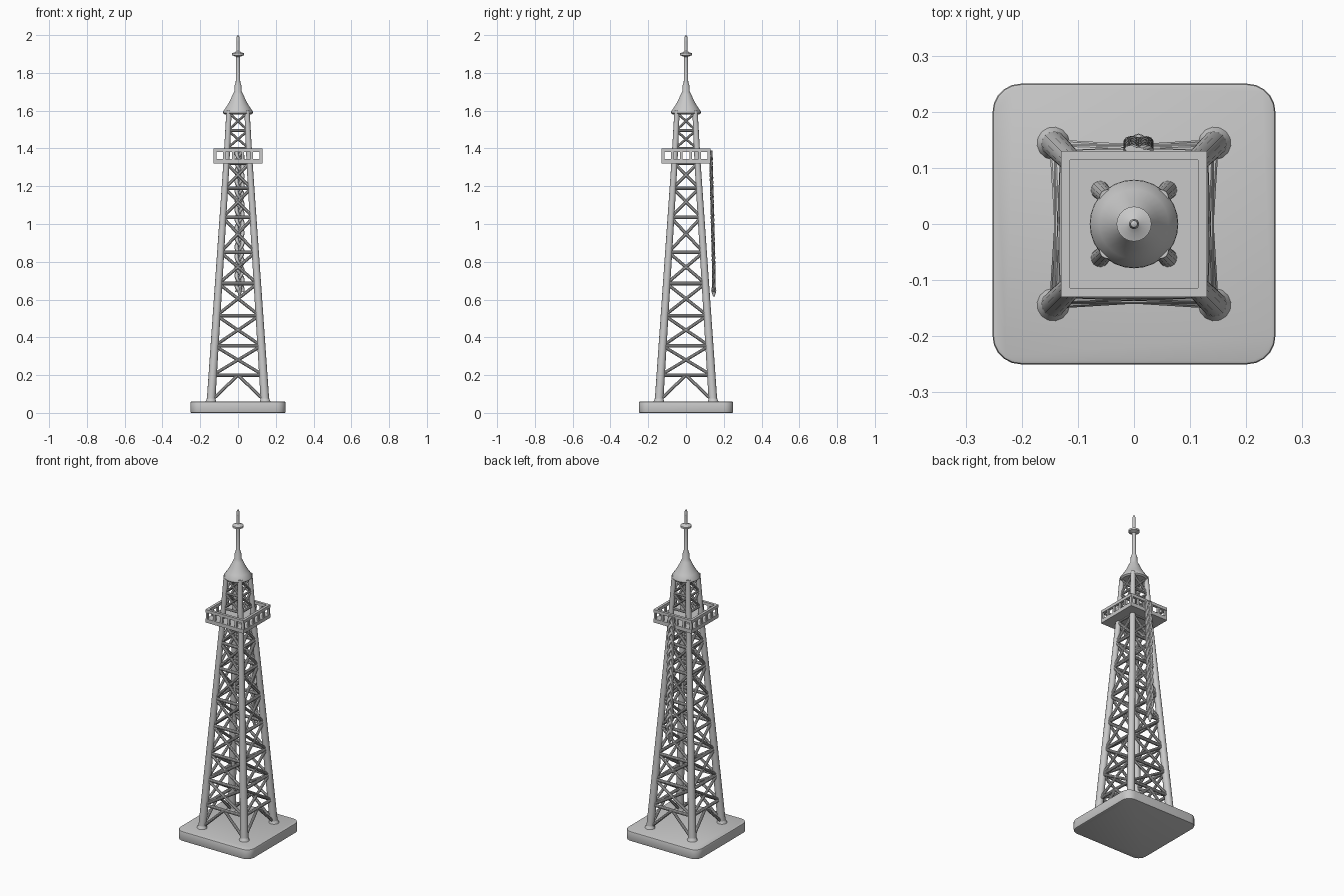
import bpy, bmesh, math
from mathutils import Vector, Matrix

if "Cube" in bpy.data.objects:
    bpy.data.objects.remove(bpy.data.objects["Cube"])

mat = bpy.data.materials.new("stone_grey")
mat.diffuse_color = (0.58, 0.58, 0.58, 1)
mat.use_nodes = True
mat.node_tree.nodes["Principled BSDF"].inputs["Base Color"].default_value = mat.diffuse_color


def finish(bm, name, angle=35):
    me = bpy.data.meshes.new(name)
    bm.to_mesh(me)
    bm.free()
    ob = bpy.data.objects.new(name, me)
    bpy.context.collection.objects.link(ob)
    me.materials.append(mat)
    bpy.ops.object.select_all(action='DESELECT')
    ob.select_set(True)
    bpy.context.view_layer.objects.active = ob
    bpy.ops.object.shade_smooth_by_angle(angle=math.radians(angle))
    return ob


def rod(bm, a, b, r1, r2=None, n=10):
    a, b = Vector(a), Vector(b)
    d = b - a
    m = Matrix.Translation((a + b) / 2) @ d.to_track_quat('Z', 'Y').to_matrix().to_4x4()
    bmesh.ops.create_cone(bm, cap_ends=True, segments=n, radius1=r1,
                          radius2=r1 if r2 is None else r2, depth=d.length, matrix=m)


def box(bm, lo, hi):
    lo, hi = Vector(lo), Vector(hi)
    s = hi - lo
    m = Matrix.Translation((lo + hi) / 2) @ Matrix.Diagonal((s.x, s.y, s.z, 1))
    return bmesh.ops.create_cube(bm, size=1, matrix=m)['verts']


def half(z):
    # distance of the leg centre from the axis at height z
    if z < 1.31:
        return 0.143 + (0.062 - 0.143) * (z - 0.06) / 1.25
    return 0.062 + (0.048 - 0.062) * (z - 1.31) / 0.28


def on_side(k, u, z):
    # point on side k, u from -1 (left leg) to 1 (right leg)
    h = half(z)
    return Matrix.Rotation(k * math.pi / 2, 3, 'Z') @ Vector((u * h, -h, z))


# base slab with rounded corners
bm = bmesh.new()
box(bm, (-.252, -.25, 0), (.252, .25, .06))
vert = [e for e in bm.edges if abs(e.verts[0].co.z - e.verts[1].co.z) > .01]
bmesh.ops.bevel(bm, geom=vert, offset=.05, segments=5, profile=.5, affect='EDGES')
rim = [e for e in bm.edges if abs(e.verts[0].co.z - e.verts[1].co.z) < .001
       and len(e.link_faces) == 2 and any(abs(f.normal.z) > .9 for f in e.link_faces)]
bmesh.ops.bevel(bm, geom=rim, offset=.006, segments=2, profile=.5, affect='EDGES')
finish(bm, "base")

# tapered legs
bm = bmesh.new()
for k in range(4):
    rod(bm, on_side(k, 1, .05), on_side(k, 1, 1.31), .023, .0165, 14)
    rod(bm, on_side(k, 1, 1.31), on_side(k, 1, 1.6), .0165, .014, 14)
    rod(bm, on_side(k, 1, .055), on_side(k, 1, .075), .031, .023, 14)
finish(bm, "legs")

# lattice: horizontal rails and crossed braces on each side
levels = [.2, .355, .515, .685, .85, 1.035, 1.19, 1.32]
upper = [1.34, 1.4, 1.495, 1.59]
bm = bmesh.new()
for k in range(4):
    for z in levels + upper[1:]:
        r = .0095 if z < 1.3 else .007
        rod(bm, on_side(k, -1, z), on_side(k, 1, z), r)
    for zs, r in ((levels, .0085), (upper[1:], .0065)):
        for z0, z1 in zip(zs, zs[1:]):
            for s in (-1, 1):
                rod(bm, on_side(k, s, z0), on_side(k, -s, z1), r)
    for s in (-1, 1):
        rod(bm, on_side(k, s * .95, .07), on_side(k, 0, .2), .0085)
finish(bm, "lattice_braces")

# lookout platform with floor, posts and top rail
bm = bmesh.new()
box(bm, (-.13, -.13, 1.32), (.13, .13, 1.343))
for k in range(4):
    R = Matrix.Rotation(k * math.pi / 2, 4, 'Z')
    vs = box(bm, (-.13, -.13, 1.382), (.13, -.114, 1.4))
    for i in range(6):
        x = -.122 + i * .0488
        vs += box(bm, (x - .007, -.128, 1.34), (x + .007, -.116, 1.385))
    bmesh.ops.transform(bm, matrix=R, verts=vs)
finish(bm, "platform")

# conical roof and antenna, one lathed profile
prof = [(0, 1.58), (.07, 1.58), (.079, 1.587), (.078, 1.597), (.062, 1.62), (.044, 1.65),
        (.028, 1.685), (.02, 1.70), (.018, 1.735), (.012, 1.75), (.0105, 1.885),
        (.017, 1.888), (.031, 1.893), (.031, 1.904), (.017, 1.909), (.0085, 1.915),
        (.0075, 1.965), (.009, 1.98), (.006, 1.996), (0, 2.0)]
bm = bmesh.new()
N = 28
rings = []
for r, z in prof:
    if r == 0:
        rings.append([bm.verts.new((0, 0, z))] * N)
    else:
        rings.append([bm.verts.new((r * math.cos(2 * math.pi * i / N),
                                    r * math.sin(2 * math.pi * i / N), z)) for i in range(N)])
for a, b in zip(rings, rings[1:]):
    for i in range(N):
        j = (i + 1) % N
        bm.faces.new(list(dict.fromkeys((a[i], a[j], b[j], b[i]))))
bmesh.ops.recalc_face_normals(bm, faces=bm.faces)
finish(bm, "roof_and_antenna")

# plaited rope hanging down the back from the platform
bm = bmesh.new()
STEPS = 110
for s in range(3):
    pts = []
    for i in range(STEPS + 1):
        t = i / STEPS
        z = 1.39 - .75 * t
        a = t * 2 * math.pi * 5 + s * 2 * math.pi / 3
        y = .131 + .016 * min(1, t * 1.2)
        pts.append(Vector((.008 + .016 * math.sin(a), y + .004 * math.sin(2 * a), z)))
    prev = None
    for p in pts:
        ring = [bm.verts.new(p + Vector((.011 * math.cos(q * math.pi / 4),
                                         .006 * math.sin(q * math.pi / 4), 0))) for q in range(8)]
        if prev:
            for q in range(8):
                bm.faces.new((prev[q], prev[(q + 1) % 8], ring[(q + 1) % 8], ring[q]))
        else:
            bm.faces.new(ring)
        prev = ring
    bm.faces.new(prev)
bmesh.ops.recalc_face_normals(bm, faces=bm.faces)
# tie and loose tuft at the end
rod(bm, (.008, .147, .665), (.008, .147, .645), .013, .013)
rod(bm, (.008, .147, .648), (.008, .148, .615), .014, .004)
finish(bm, "plaited_rope")
